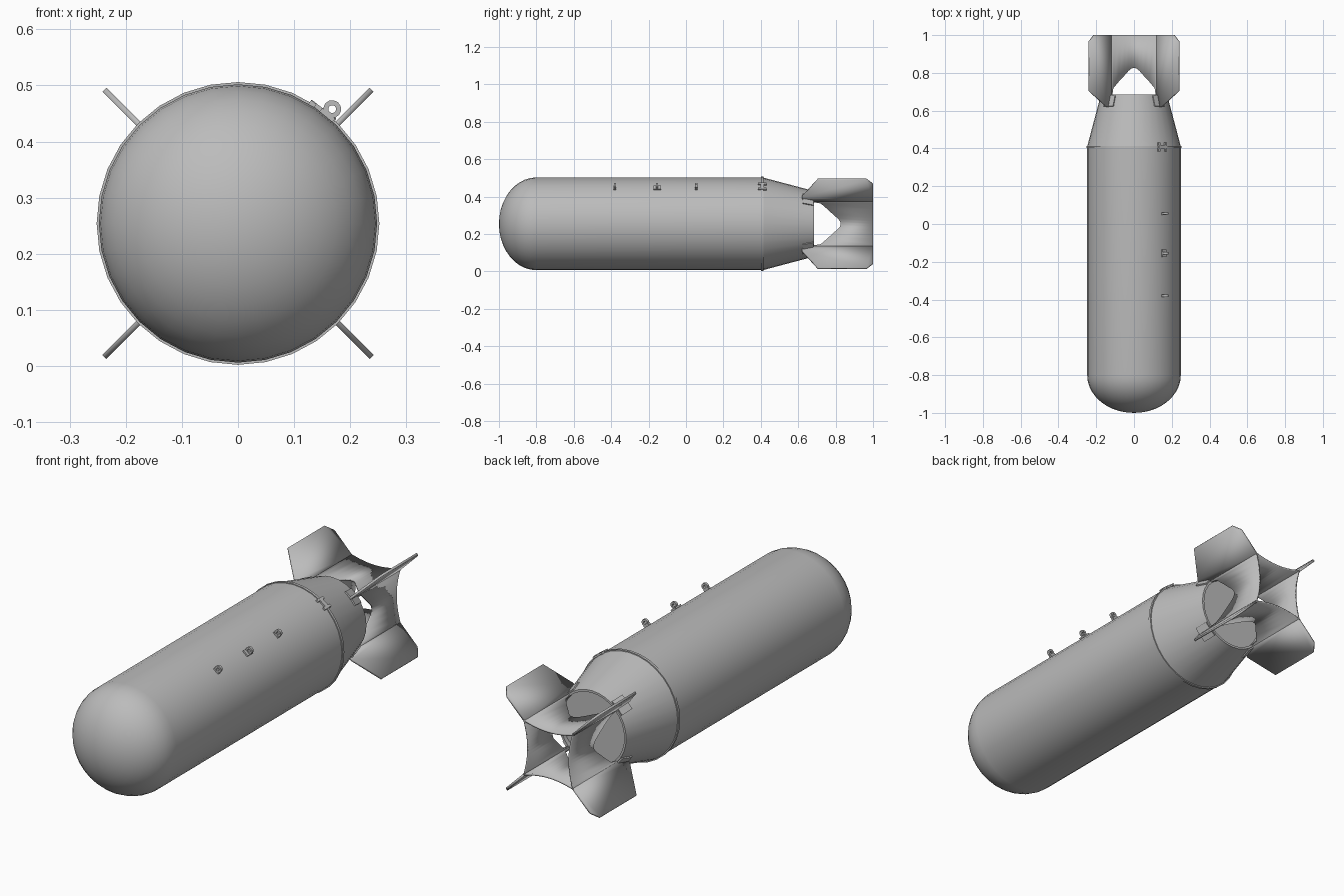
import bpy, bmesh
from math import cos, sin, pi, radians
from mathutils import Matrix, Vector

cube = bpy.data.objects.get("Cube")
if cube:
    bpy.data.objects.remove(cube)

AXIS_Z = 0.254
R = 0.248
SEGMENTS = 32

steel = bpy.data.materials.new("grey_steel")
steel.use_nodes = True
grey = (0.5, 0.5, 0.5, 1)
steel.diffuse_color = grey
steel.node_tree.nodes["Principled BSDF"].inputs["Base Color"].default_value = grey


def finish(name, bm, thickness=0, angle=30):
    """Turn a bmesh built around the long axis into a shaded object."""
    bmesh.ops.remove_doubles(bm, verts=bm.verts, dist=1e-5)
    bmesh.ops.recalc_face_normals(bm, faces=bm.faces)
    mesh = bpy.data.meshes.new(name)
    bm.to_mesh(mesh)
    bm.free()
    mesh.materials.append(steel)
    obj = bpy.data.objects.new(name, mesh)
    obj.location.z = AXIS_Z
    bpy.context.collection.objects.link(obj)
    if thickness:
        mod = obj.modifiers.new("thickness", "SOLIDIFY")
        mod.thickness = thickness
        mod.offset = 0
    bpy.ops.object.select_all(action="DESELECT")
    obj.select_set(True)
    bpy.context.view_layer.objects.active = obj
    bpy.ops.object.shade_smooth_by_angle(angle=radians(angle))
    return obj


def lathe(name, profile, angle=30):
    """Spin (y, radius) points around the y axis."""
    bm = bmesh.new()
    verts = [bm.verts.new((0, y, r)) for y, r in profile]
    edges = [bm.edges.new(pair) for pair in zip(verts, verts[1:])]
    bmesh.ops.spin(bm, geom=verts + edges, cent=(0, 0, 0), axis=(0, 1, 0),
                   angle=2 * pi, steps=SEGMENTS)
    return finish(name, bm, angle=angle)


def add_box(bm, matrix, size, offset):
    bmesh.ops.create_cube(bm, size=1, matrix=matrix @ Matrix.Translation(offset)
                          @ Matrix.Diagonal((*size, 1)))


def around(degrees):
    """Frame with x tangential, y along the body and z pointing outward."""
    return Matrix.Rotation(radians(90 - degrees), 4, "Y")


# Rounded nose and straight body
nose = [(-0.8 - 0.2 * cos(i * pi / 20), R * sin(i * pi / 20)) for i in range(11)]
lathe("body", nose + [(0.41, R)])

# Narrow collar where the body meets the tail
lathe("collar", [(0.402, R - 0.01), (0.402, 0.252), (0.414, 0.252), (0.414, R - 0.01)])

# Tapered tail with a recessed end plate
lathe("tail_cone", [(0.41, R), (0.685, 0.175), (0.685, 0.165), (0.665, 0.165), (0.665, 0)])

# Four bowed walls of the tail box, notched at the front
CORNER, SAG = 0.125, 0.02
half = [(0, 0.827), (0.015, 0.823), (0.03, 0.81), (0.05, 0.787), (0.08, 0.755),
        (0.11, 0.72), (0.118, 0.67), (CORNER, 0.62)]
edge = [(-x, y) for x, y in half[:0:-1]] + half
bm = bmesh.new()
for side in range(4):
    turn = Matrix.Rotation(side * pi / 2, 4, "Y")
    rows = []
    for x, y in edge:
        z = CORNER - SAG * (1 - (x / CORNER) ** 2)
        rows.append([bm.verts.new(turn @ Vector((x, v, z))) for v in (y, 1)])
    for a, b in zip(rows, rows[1:]):
        bm.faces.new((a[0], b[0], b[1], a[1]))
finish("tail_box", bm, thickness=0.008)

# Four diagonal fins with clipped corners
outline = [(0.172, 0.62), (0.205, 0.62), (0.337, 0.705), (0.337, 0.965),
           (0.3, 1.0), (0.172, 1.0)]
bm = bmesh.new()
for side in range(4):
    frame = around(45 + 90 * side)
    bm.faces.new([bm.verts.new(frame @ Vector((0, y, r))) for r, y in outline])
finish("tail_fins", bm, thickness=0.01)

# Small brackets holding each fin to the cone
bm = bmesh.new()
for side in range(4):
    for lean in (-1, 1):
        frame = around(45 + 90 * side) @ Matrix.Translation((lean * 0.02, 0.652, 0.184))
        frame = frame @ Matrix.Rotation(radians(-15), 4, "X") \
            @ Matrix.Rotation(radians(lean * 6), 4, "Y")
        add_box(bm, frame, (0.032, 0.06, 0.008), (0, 0, 0))
finish("fin_brackets", bm)

# Lifting eyes along the upper left side, the middle one on a longer foot
LUG = around(50.5)
bm = bmesh.new()
for y, foot in ((-0.38, 0.014), (-0.155, 0.04), (0.055, 0.014)):
    add_box(bm, LUG, (0.03, foot, 0.012), (0, y, R))
    rings = []
    for i in range(12):
        a = 2 * pi * i / 12
        rings.append([bm.verts.new(LUG @ Vector((r * cos(a), y + d, 0.264 + r * sin(a))))
                      for r, d in ((0.016, -0.006), (0.016, 0.006),
                                   (0.007, 0.006), (0.007, -0.006))])
    for i in range(12):
        a, b = rings[i - 1], rings[i]
        for k in range(4):
            bm.faces.new((a[k - 1], a[k], b[k], b[k - 1]))
finish("lifting_eyes", bm)

# Clasp across the collar
bm = bmesh.new()
CLASP = around(53)
add_box(bm, CLASP, (0.055, 0.02, 0.01), (0, 0.408, 0.25))
for x in (-0.022, 0.022):
    add_box(bm, CLASP, (0.012, 0.046, 0.01), (x, 0.408, 0.249))
finish("collar_clasp", bm)
